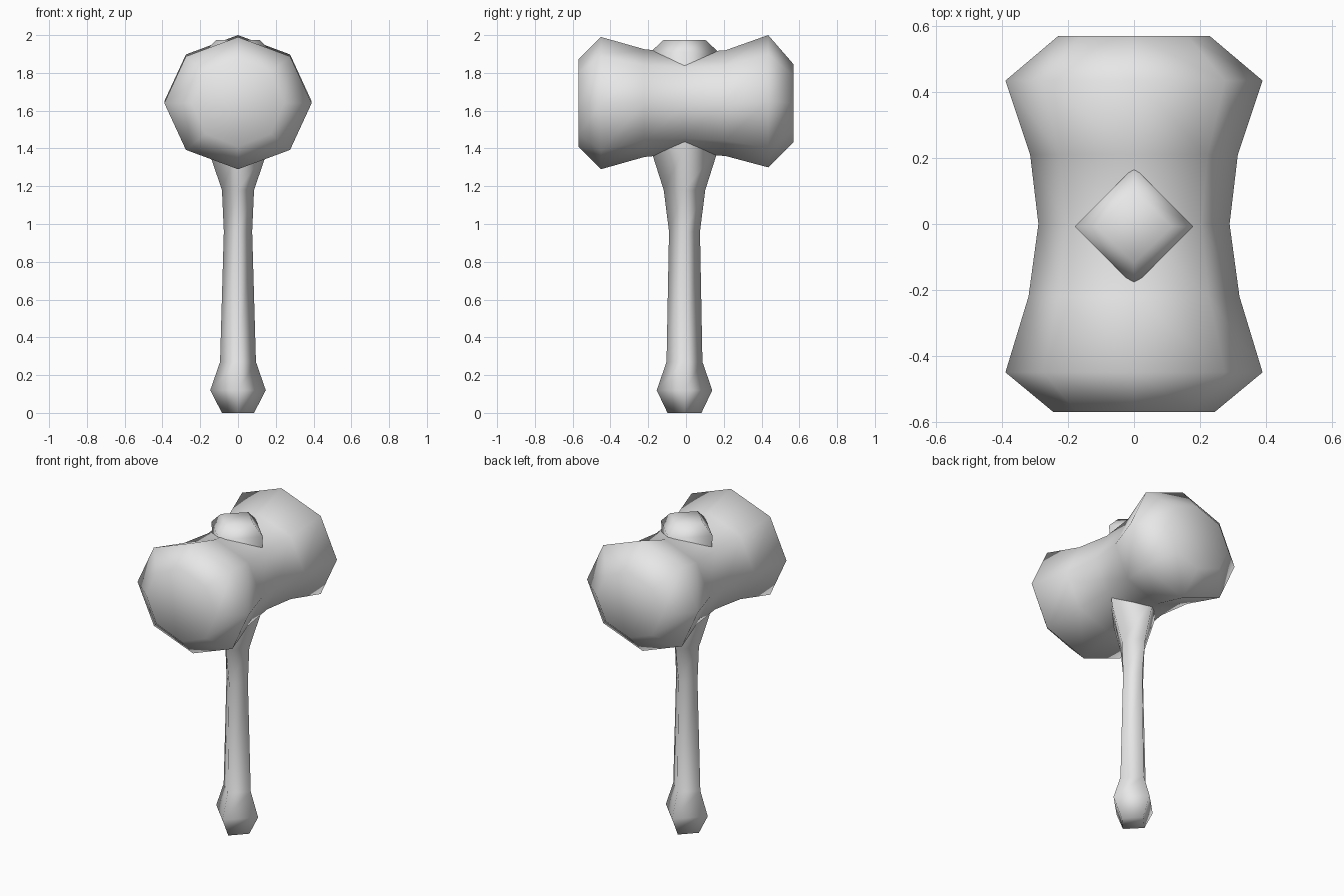
import bpy
import bmesh
from math import cos, sin, tau
from mathutils import Vector

cube = bpy.data.objects.get("Cube")
if cube:
    bpy.data.objects.remove(cube, do_unlink=True)

grey = bpy.data.materials.new("plain grey")
grey.use_nodes = True
grey.diffuse_color = (0.8, 0.8, 0.8, 1)
grey.node_tree.nodes["Principled BSDF"].inputs["Base Color"].default_value = (0.8, 0.8, 0.8, 1)


def loft(name, rings, sides, u, v):
    """Skin rings of (centre, radius along u, radius along v) with capped ends."""
    bm = bmesh.new()
    loops = []
    for centre, ru, rv in rings:
        angles = [tau * i / sides for i in range(sides)]
        loops.append([bm.verts.new(Vector(centre) + u * ru * cos(a) + v * rv * sin(a))
                      for a in angles])
    for a, b in zip(loops, loops[1:]):
        for i in range(sides):
            j = (i + 1) % sides
            bm.faces.new((a[i], a[j], b[j], b[i]))
    bm.faces.new(loops[0])
    bm.faces.new(loops[-1])
    bmesh.ops.recalc_face_normals(bm, faces=bm.faces)
    for face in bm.faces:
        face.smooth = True
    mesh = bpy.data.meshes.new(name)
    bm.to_mesh(mesh)
    bm.free()
    mesh.materials.append(grey)
    obj = bpy.data.objects.new(name, mesh)
    bpy.context.collection.objects.link(obj)
    return obj


X, Y, Z = Vector((1, 0, 0)), Vector((0, 1, 0)), Vector((0, 0, 1))

# Eight-sided mallet head, pinched at the waist: (y, centre z, x radius, z radius)
head = [(-0.57, 1.64, 0.245, 0.23), (-0.45, 1.64, 0.39, 0.35),
        (-0.22, 1.64, 0.32, 0.285), (0, 1.64, 0.29, 0.265),
        (0.21, 1.64, 0.315, 0.28), (0.435, 1.65, 0.39, 0.35),
        (0.57, 1.64, 0.23, 0.205)]
loft("mallet_head", [((0, y, z), rx, rz) for y, z, rx, rz in head], 8, X, Z)

# Four-sided handle with a pommel, flaring through the head: (z, x radius, y radius)
handle = [(0, 0.085, 0.09), (0.12, 0.147, 0.147), (0.27, 0.095, 0.095),
          (0.96, 0.075, 0.082), (1.18, 0.085, 0.11), (1.4, 0.16, 0.18),
          (1.91, 0.18, 0.18), (1.975, 0.115, 0.11)]
loft("handle", [((0, -0.008, z), rx, ry) for z, rx, ry in handle], 4, X, Y)
